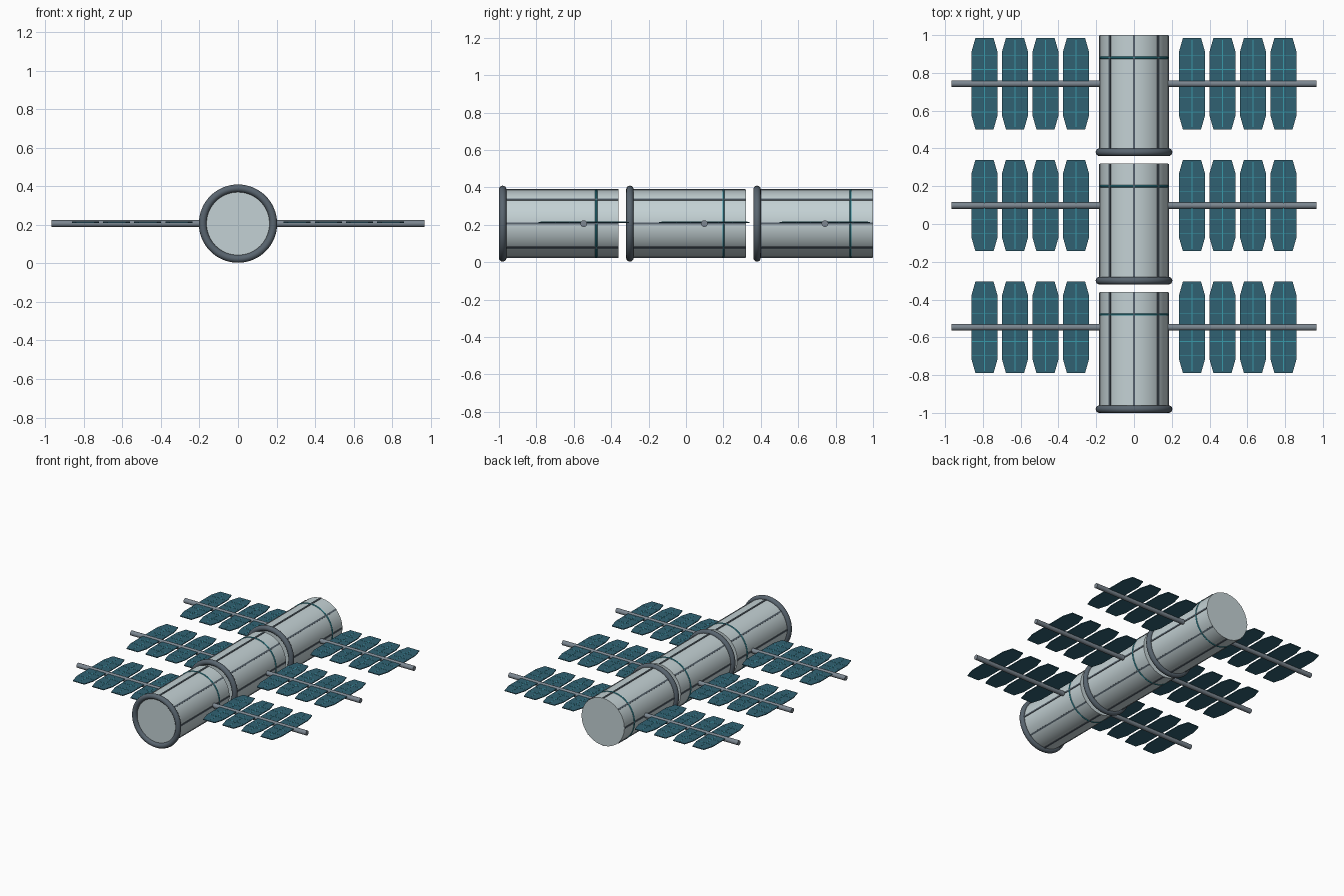
import bpy, bmesh, math
from mathutils import Matrix, Vector

if "Cube" in bpy.data.objects:
    bpy.data.objects.remove(bpy.data.objects["Cube"])

ZC = 0.206          # height of the hull axis
HULL_R = 0.18


def material(name, rgb):
    m = bpy.data.materials.new(name)
    m.diffuse_color = (*rgb, 1)
    m.use_nodes = True
    m.node_tree.nodes["Principled BSDF"].inputs["Base Color"].default_value = m.diffuse_color
    return m


HULL = material("hull_grey", (0.55, 0.64, 0.66))
DARK = material("dark_slate", (0.10, 0.13, 0.16))
STEEL = material("strut_steel", (0.20, 0.24, 0.28))
CELL = material("panel_teal", (0.03, 0.12, 0.17))
GLOW = material("trim_teal", (0.04, 0.32, 0.40))


def finish(bm, name, mat, smooth=True):
    bmesh.ops.recalc_face_normals(bm, faces=bm.faces)
    me = bpy.data.meshes.new(name)
    bm.to_mesh(me)
    bm.free()
    ob = bpy.data.objects.new(name, me)
    bpy.context.collection.objects.link(ob)
    me.materials.append(mat)
    if smooth:
        bpy.ops.object.select_all(action='DESELECT')
        ob.select_set(True)
        bpy.context.view_layer.objects.active = ob
        bpy.ops.object.shade_smooth_by_angle(angle=math.radians(35))
    return ob


def cylinder(name, mat, start, end, radius, segments):
    a, b = Vector(start), Vector(end)
    rot = (b - a).to_track_quat('Z', 'Y').to_matrix().to_4x4()
    bm = bmesh.new()
    bmesh.ops.create_cone(bm, cap_ends=True, segments=segments, radius1=radius,
                          radius2=radius, depth=(b - a).length,
                          matrix=Matrix.Translation((a + b) / 2) @ rot)
    return finish(bm, name, mat)


def torus(name, mat, y, major, minor, nu=64, nv=16):
    bm = bmesh.new()
    rings = []
    for i in range(nu):
        u = math.tau * i / nu
        ring = []
        for j in range(nv):
            v = math.tau * j / nv
            r = major + minor * math.cos(v)
            ring.append(bm.verts.new((r * math.cos(u), y + minor * math.sin(v),
                                      ZC + r * math.sin(u))))
        rings.append(ring)
    for i in range(nu):
        for j in range(nv):
            p, q, k = rings[i], rings[(i + 1) % nu], (j + 1) % nv
            bm.faces.new((p[j], q[j], q[k], p[k]))
    return finish(bm, name, mat)


def add_box(bm, centre, size, rot=Matrix()):
    m = Matrix.Translation(centre) @ rot @ Matrix.Diagonal((*size, 1))
    bmesh.ops.create_cube(bm, size=1, matrix=m)


def panel(name, x, y):
    # thin plate with tapered ends
    w, e, h, s = 0.07, 0.048, 0.242, 0.165
    outline = [(-w, -s), (-e, -h), (e, -h), (w, -s), (w, s), (e, h), (-e, h), (-w, s)]
    zb, zt = ZC + 0.004, ZC + 0.010
    bm = bmesh.new()
    face = bm.faces.new([bm.verts.new((x + px, y + py, zb)) for px, py in outline])
    ext = bmesh.ops.extrude_face_region(bm, geom=[face])
    bmesh.ops.translate(bm, vec=(0, 0, zt - zb),
                        verts=[v for v in ext["geom"] if isinstance(v, bmesh.types.BMVert)])
    finish(bm, name, CELL, smooth=False)
    # cell lines on the upper face
    bm = bmesh.new()
    add_box(bm, (x, y, zt), (0.004, 0.46, 0.002))
    for k in (-2, -1, 1, 2):
        add_box(bm, (x, y + k * 0.075, zt), (0.13, 0.003, 0.002))
    finish(bm, name + "_cell_lines", GLOW, smooth=False)


for i in range(3):
    y0 = -0.98 + 0.68 * i       # collar end of the module
    y1 = y0 + 0.62
    # hull, collar and coloured band
    cylinder(f"hull_module_{i}", HULL, (0, y0, ZC), (0, y1, ZC), HULL_R, 64)
    torus(f"collar_ring_{i}", DARK, y0, 0.183, 0.02)
    torus(f"trim_band_{i}", GLOW, y1 - 0.12, HULL_R - 0.001, 0.006, nv=8)
    # lengthwise hull ribs
    bm = bmesh.new()
    for k in range(8):
        a = k * math.pi / 4
        add_box(bm, (HULL_R * math.cos(a), (y0 + y1) / 2, ZC + HULL_R * math.sin(a)),
                (0.008, y1 - y0 - 0.004, 0.012), Matrix.Rotation(-a, 4, 'Y'))
    finish(bm, f"hull_ribs_{i}", DARK, smooth=False)
    # struts with solar panels on both sides
    ya = -0.547 + 0.645 * i
    for side, label in ((-1, "left"), (1, "right")):
        cylinder(f"strut_{label}_{i}", STEEL, (side * 0.17, ya, ZC),
                 (side * 0.967, ya, ZC), 0.018, 20)
        for k in range(4):
            panel(f"solar_panel_{label}_{i}_{k}", side * (0.307 + 0.1615 * k), ya)
